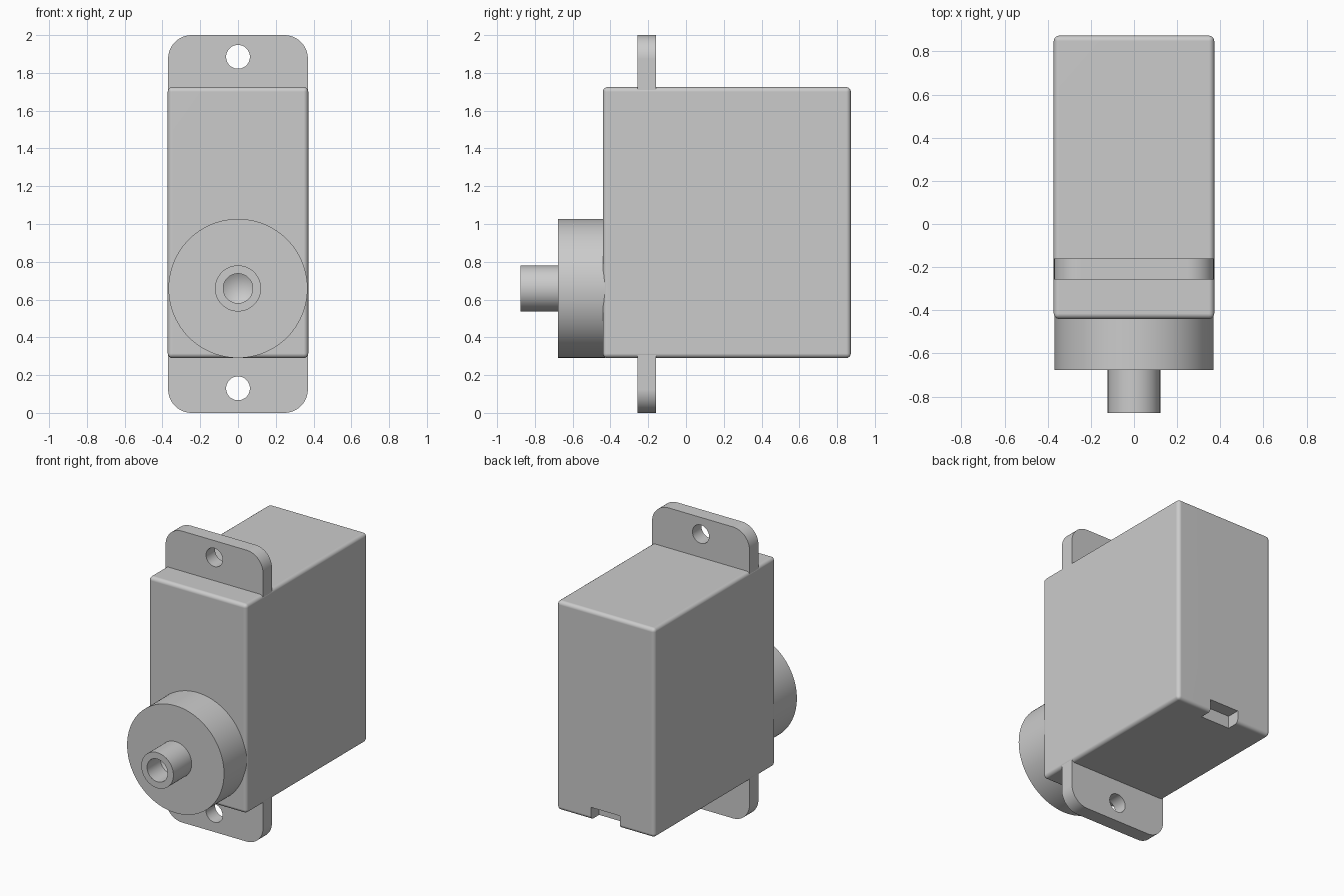
import bpy, bmesh, math
from mathutils import Matrix, Vector

cube = bpy.data.objects.get("Cube")
if cube:
    bpy.data.objects.remove(cube, do_unlink=True)

grey = bpy.data.materials.new("light_grey_plastic")
grey.use_nodes = True
grey.diffuse_color = (0.6, 0.6, 0.6, 1)
grey.node_tree.nodes["Principled BSDF"].inputs["Base Color"].default_value = (0.6, 0.6, 0.6, 1)


def add_object(name, bm):
    bmesh.ops.recalc_face_normals(bm, faces=bm.faces)
    mesh = bpy.data.meshes.new(name)
    bm.to_mesh(mesh)
    bm.free()
    mesh.materials.append(grey)
    obj = bpy.data.objects.new(name, mesh)
    bpy.context.collection.objects.link(obj)
    return obj


def activate(obj):
    bpy.ops.object.select_all(action="DESELECT")
    obj.select_set(True)
    bpy.context.view_layer.objects.active = obj


def box(low, high):
    low, high = Vector(low), Vector(high)
    bm = bmesh.new()
    matrix = Matrix.Translation((low + high) / 2) @ Matrix.Diagonal((*(high - low), 1))
    bmesh.ops.create_cube(bm, size=1, matrix=matrix)
    return bm


def lathe(profile, z, steps=96):
    """Spin (radius, y) points about a front-to-back axis at height z."""
    bm = bmesh.new()
    verts = [bm.verts.new((r, y, z)) for r, y in profile]
    edges = [bm.edges.new(pair) for pair in zip(verts, verts[1:])]
    bmesh.ops.spin(bm, geom=verts + edges, cent=(0, 0, z), axis=(0, 1, 0),
                   angle=math.tau, steps=steps)
    bmesh.ops.remove_doubles(bm, verts=bm.verts, dist=0.0001)
    return bm


def cut(obj, cutter):
    mod = obj.modifiers.new("cut", "BOOLEAN")
    mod.operation = "DIFFERENCE"
    mod.solver = "EXACT"
    mod.object = cutter
    activate(obj)
    bpy.ops.object.modifier_apply(modifier=mod.name)
    bpy.data.objects.remove(cutter, do_unlink=True)


def finish(obj):
    activate(obj)
    bpy.ops.object.shade_smooth_by_angle(angle=math.radians(32))
    mod = obj.modifiers.new("clean_shading", "WEIGHTED_NORMAL")
    mod.keep_sharp = True


# Motor housing with softly rounded edges and a cable notch low on the back
bm = box((-0.372, -0.44, 0.29), (0.372, 0.873, 1.725))
bmesh.ops.bevel(bm, geom=bm.edges[:], offset=0.025, segments=4, profile=0.5, affect="EDGES")
housing = add_object("housing", bm)
cut(housing, add_object("notch_cutter", box((-0.11, 0.785, 0.2), (0.11, 1, 0.375))))
finish(housing)

# Mounting flange with rounded corners and two screw holes
bm = box((-0.37, -0.257, 0), (0.37, -0.16, 2))
corners = [e for e in bm.edges if abs(e.verts[0].co.y - e.verts[1].co.y) > 0.05]
bmesh.ops.bevel(bm, geom=corners, offset=0.125, segments=12, profile=0.5, affect="EDGES")
flange = add_object("mounting_flange", bm)
for z in (0.13, 1.885):
    hole = lathe([(0, -0.4), (0.063, -0.4), (0.063, 0), (0, 0)], z, 48)
    cut(flange, add_object("hole_cutter", hole))
finish(flange)

# Round gear cover on the front
cover = lathe([(0, -0.677), (0.368, -0.677), (0.368, -0.425), (0, -0.425)], 0.659)
finish(add_object("gear_cover", cover))

# Output shaft with a drilled, cone-ended bore
shaft = lathe([(0, -0.665), (0.122, -0.665), (0.122, -0.875),
               (0.078, -0.875), (0.078, -0.73), (0, -0.685)], 0.659, 64)
finish(add_object("output_shaft", shaft))
